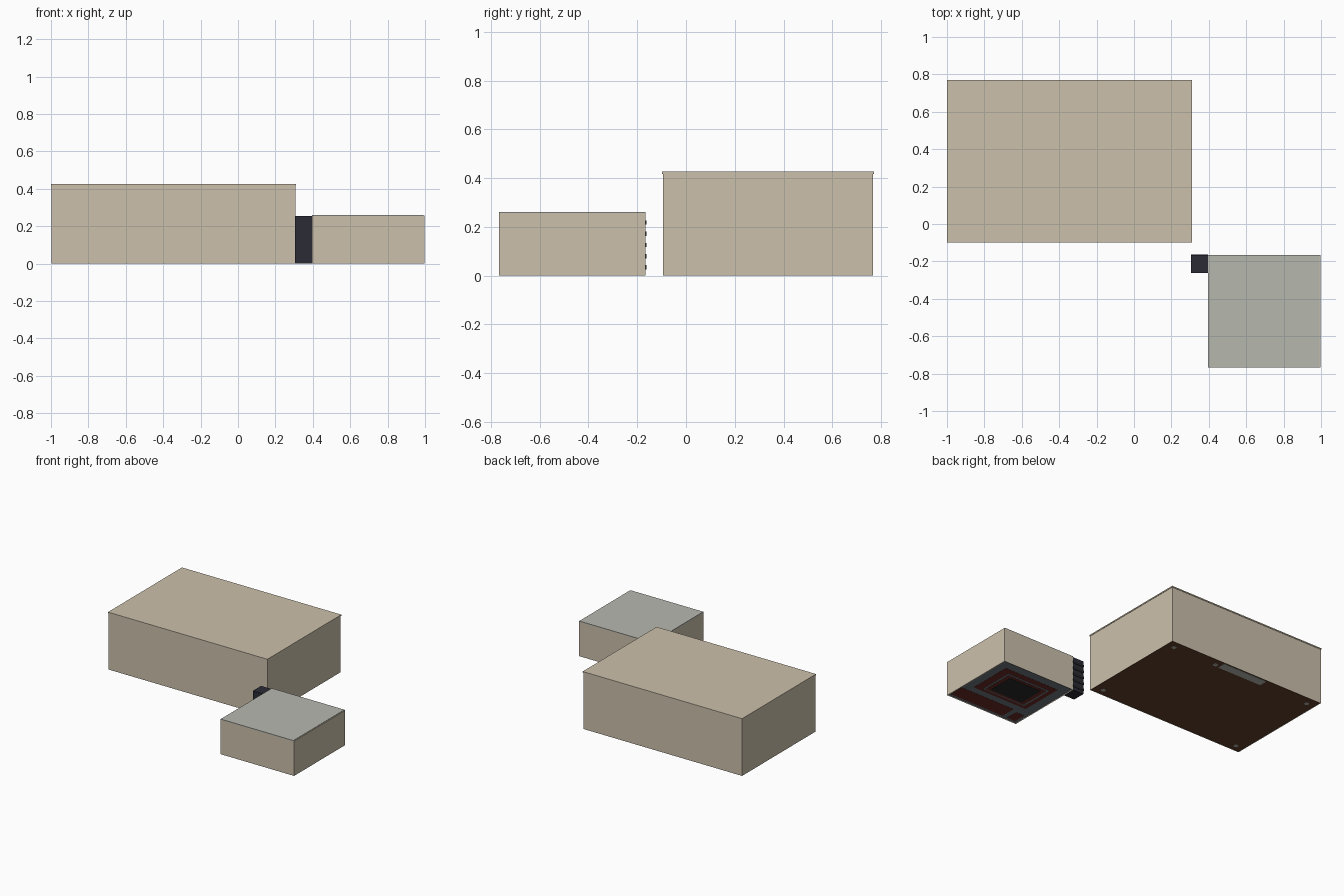
import bpy, bmesh

if "Cube" in bpy.data.objects:
    bpy.data.objects.remove(bpy.data.objects["Cube"])


def material(name, rgb):
    m = bpy.data.materials.new(name)
    m.diffuse_color = (*rgb, 1)
    m.use_nodes = True
    m.node_tree.nodes["Principled BSDF"].inputs["Base Color"].default_value = m.diffuse_color
    return m


BEIGE = material("beige", (0.60, 0.53, 0.41))
GREY = material("lid grey", (0.47, 0.48, 0.43))
NAVY = material("dark navy", (0.023, 0.024, 0.036))
BROWN = material("dark brown", (0.122, 0.050, 0.023))
SLATE = material("slate grey", (0.162, 0.184, 0.209))
RED = material("dark red", (0.141, 0.025, 0.017))
BLACK = material("black", (0.020, 0.020, 0.023))


def box(name, x, y, z, mat, rim=0, recess=0):
    """Box between the given limits, optionally with a recessed underside."""
    bm = bmesh.new()
    bmesh.ops.create_cube(bm, size=1)
    for v in bm.verts:
        v.co = [lim[0] if c < 0 else lim[1] for c, lim in zip(v.co, (x, y, z))]
    if rim:
        bm.normal_update()
        base = min(bm.faces, key=lambda f: f.calc_center_median().z)
        bmesh.ops.inset_region(bm, faces=[base], thickness=rim)
        for v in base.verts:
            v.co.z += recess
    mesh = bpy.data.meshes.new(name)
    bm.to_mesh(mesh)
    bm.free()
    mesh.materials.append(mat)
    ob = bpy.data.objects.new(name, mesh)
    bpy.context.collection.objects.link(ob)
    return ob


# Large enclosure with a slightly overhanging lid
box("large_case", (-0.998, 0.307), (-0.095, 0.767), (0, 0.418), BEIGE, 0.004, 0.008)
box("large_lid", (-1.0, 0.31), (-0.098, 0.77), (0.418, 0.427), BEIGE)
box("large_base", (-0.994, 0.303), (-0.091, 0.763), (0.002, 0.008), BROWN)
box("base_label", (-0.53, -0.16), (0.69, 0.755), (0.0005, 0.002), GREY)

# Screw heads on the large base
for i, (x, y) in enumerate([(0.24, 0.705), (-0.125, 0.705), (0.235, -0.04),
                            (-0.93, 0.70), (-0.93, -0.04)]):
    bpy.ops.mesh.primitive_cylinder_add(vertices=12, radius=0.017, depth=0.0015,
                                        location=(x, y, 0.00125))
    screw = bpy.context.object
    screw.name = f"base_screw_{i + 1}"
    screw.data.materials.append(GREY)

# Small enclosure with a side panel and grey lid
box("small_case", (0.395, 0.992), (-0.767, -0.167), (0, 0.255), BEIGE, 0.004, 0.008)
box("small_side_panel", (0.992, 0.998), (-0.767, -0.167), (0, 0.258), BEIGE)
box("small_lid", (0.395, 0.992), (-0.767, -0.167), (0.255, 0.261), GREY)
box("small_base", (0.399, 0.988), (-0.763, -0.171), (0.005, 0.008), SLATE)

# Nested panels on the small base
box("outer_frame", (0.47, 0.925), (-0.575, -0.24), (0.004, 0.005), RED)
box("frame_gap", (0.505, 0.865), (-0.55, -0.285), (0.003, 0.004), SLATE)
box("inner_frame", (0.52, 0.85), (-0.54, -0.30), (0.002, 0.003), RED)
box("centre_panel", (0.55, 0.82), (-0.522, -0.322), (0.001, 0.002), BLACK)
box("long_strip", (0.53, 0.985), (-0.745, -0.63), (0.004, 0.005), RED)
box("short_strip", (0.42, 0.49), (-0.745, -0.65), (0.004, 0.005), RED)

# Connector block with dark ribs on its rear and left sides
box("connector", (0.306, 0.395), (-0.262, -0.166), (0, 0.254), NAVY)
for i in range(5):
    z = 0.025 + 0.046 * i
    box(f"connector_rib_{i + 1}", (0.304, 0.395), (-0.26, -0.163), (z, z + 0.018), BLACK)
